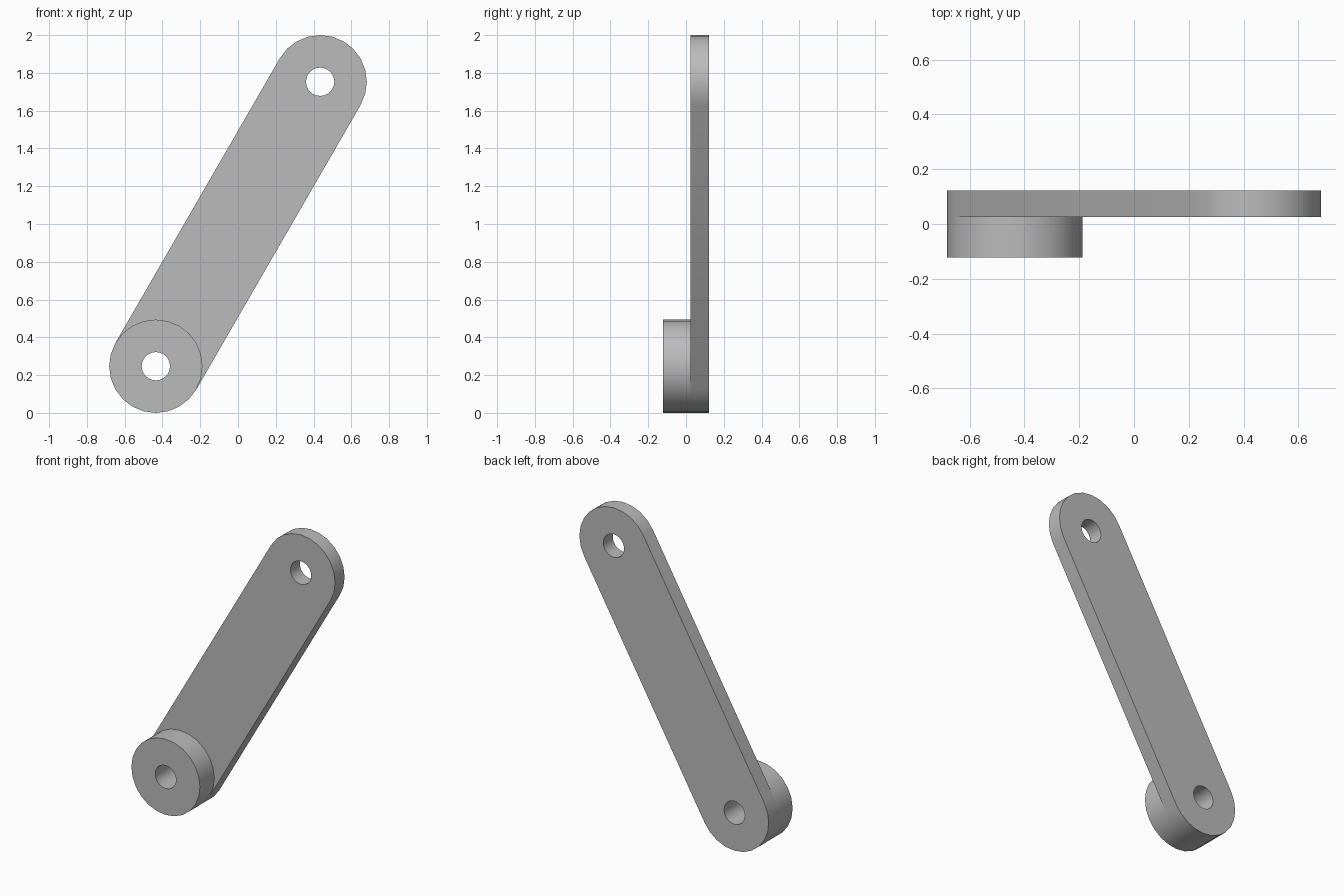
import bpy
import bmesh
from math import cos, sin, pi, radians
from mathutils import Vector

cube = bpy.data.objects.get("Cube")
if cube:
    bpy.data.objects.remove(cube)

RADIUS, BORE, STEPS = 0.247, 0.075, 24
LOW, HIGH = Vector((-0.435, 0, 0.247)), Vector((0.435, 0, 1.753))
FRONT, MID, BACK = -0.123, 0.025, 0.123

grey = bpy.data.materials.new("plain grey")
grey.use_nodes = True
grey.diffuse_color = (0.5, 0.5, 0.5, 1)
grey.node_tree.nodes["Principled BSDF"].inputs["Base Color"].default_value = (0.5, 0.5, 0.5, 1)


def arc(centre, radius, start, count):
    """Points along an arc in the xz plane, one circle step apart."""
    angles = [start + 2 * pi * i / STEPS for i in range(count)]
    return [centre + Vector((radius * cos(a), 0, radius * sin(a))) for a in angles]


def solid(name, loops, y0, y1):
    """Fill nested outlines, leaving the holes open, and extrude along y."""
    bm = bmesh.new()
    for loop in loops:
        verts = [bm.verts.new((p.x, y0, p.z)) for p in loop]
        for i, v in enumerate(verts):
            bm.edges.new((verts[i - 1], v))
    bmesh.ops.triangle_fill(bm, edges=bm.edges[:], use_beauty=True, normal=(0, -1, 0))
    new = bmesh.ops.extrude_face_region(bm, geom=bm.faces[:], use_keep_orig=True)["geom"]
    moved = [g for g in new if isinstance(g, bmesh.types.BMVert)]
    bmesh.ops.translate(bm, verts=moved, vec=(0, y1 - y0, 0))
    bmesh.ops.recalc_face_normals(bm, faces=bm.faces[:])
    mesh = bpy.data.meshes.new(name)
    bm.to_mesh(mesh)
    bm.free()
    mesh.materials.append(grey)
    obj = bpy.data.objects.new(name, mesh)
    bpy.context.collection.objects.link(obj)
    bpy.ops.object.select_all(action="DESELECT")
    obj.select_set(True)
    bpy.context.view_layer.objects.active = obj
    bpy.ops.object.shade_smooth_by_angle(angle=radians(30))


def bore(centre):
    return arc(centre, BORE, 0, STEPS)


# Slanted arm with rounded ends and a hole at each end
half = STEPS // 2 + 1
outline = arc(HIGH, RADIUS, radians(-30), half) + arc(LOW, RADIUS, radians(150), half)
solid("link_arm", [outline, bore(LOW), bore(HIGH)], MID, BACK)

# Round boss in front of the lower end
solid("lower_boss", [arc(LOW, RADIUS, 0, STEPS), bore(LOW)], FRONT, MID)
